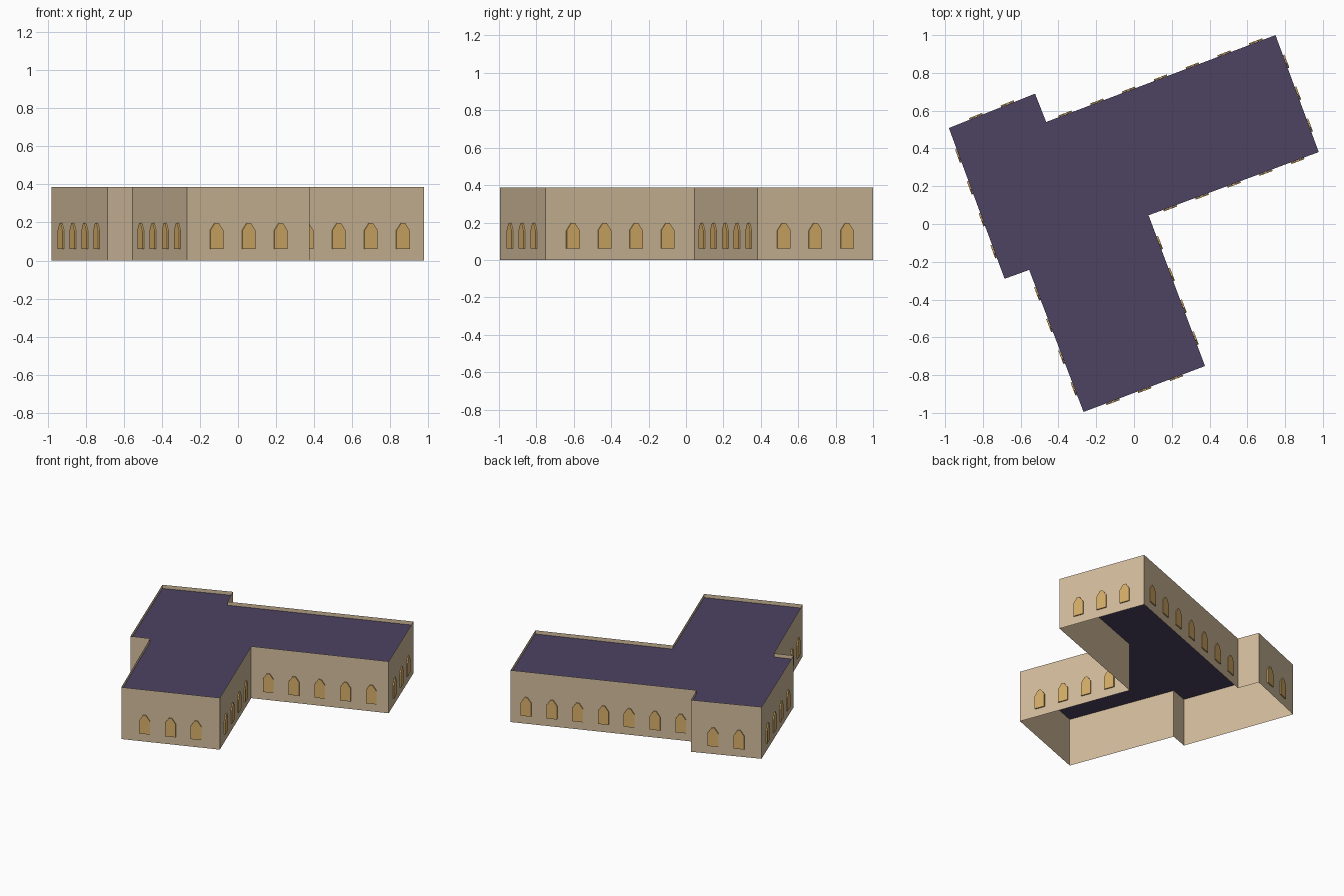
import bpy
import bmesh
from mathutils import Vector

cube = bpy.data.objects.get("Cube")
if cube:
    bpy.data.objects.remove(cube, do_unlink=True)

WALL_TOP, ROOF_Z = 0.387, 0.36
BAY = 0.18            # window spacing along a wall
PLATE = 0.009         # window plate thickness

# Footprint corners, clockwise from above
CORNERS = [Vector(p) for p in (
    (-0.98, 0.508), (-0.524, 0.69), (-0.465, 0.54), (0.749, 1.0), (0.978, 0.381),
    (0.077, 0.046), (0.376, -0.752), (-0.267, -0.995), (-0.555, -0.243), (-0.685, -0.29))]

# Pointed window outline: (along wall, height)
HALF = [(0.037, 0.06), (0.037, 0.158), (0.010, 0.198)]
OUTLINE = HALF + [(-u, z) for u, z in reversed(HALF)]


def material(name, rgb):
    mat = bpy.data.materials.new(name)
    mat.use_nodes = True
    mat.diffuse_color = (*rgb, 1)
    bsdf = next(n for n in mat.node_tree.nodes if n.type == 'BSDF_PRINCIPLED')
    bsdf.inputs["Base Color"].default_value = (*rgb, 1)
    return mat


def make_object(name, bm, mat):
    mesh = bpy.data.meshes.new(name)
    bm.to_mesh(mesh)
    bm.free()
    mesh.materials.append(mat)
    obj = bpy.data.objects.new(name, mesh)
    bpy.context.collection.objects.link(obj)
    return obj


stone = material("tan_stone", (0.65, 0.505, 0.335))
slate = material("purple_slate", (0.075, 0.055, 0.12))
amber = material("amber_glass", (0.67, 0.42, 0.138))

# Walls: open shell rising past the roof as a low parapet
bm = bmesh.new()
low = [bm.verts.new((*p, 0)) for p in CORNERS]
high = [bm.verts.new((*p, WALL_TOP)) for p in CORNERS]
for i in range(len(CORNERS)):
    j = (i + 1) % len(CORNERS)
    bm.faces.new((low[j], low[i], high[i], high[j]))
make_object("walls", bm, stone)

# Flat roof set just below the parapet
bm = bmesh.new()
bm.faces.new([bm.verts.new((*p, ROOF_Z)) for p in reversed(CORNERS)])
make_object("roof", bm, slate)

# Windows: a centred row of thin plates on every wall long enough
bm = bmesh.new()
for a, b in zip(CORNERS, CORNERS[1:] + CORNERS[:1]):
    along = (b - a).normalized()
    out = Vector((-along.y, along.x))
    count = int((b - a).length / BAY)
    for k in range(count):
        mid = (a + b) / 2 + along * BAY * (k - (count - 1) / 2)
        back, front = [
            [bm.verts.new((*(mid + along * u + out * d), z)) for u, z in OUTLINE]
            for d in (0.0005, PLATE)]
        bm.faces.new(front)
        for i in range(len(OUTLINE)):
            j = (i + 1) % len(OUTLINE)
            bm.faces.new((back[i], back[j], front[j], front[i]))
bmesh.ops.recalc_face_normals(bm, faces=bm.faces)
make_object("windows", bm, amber)
